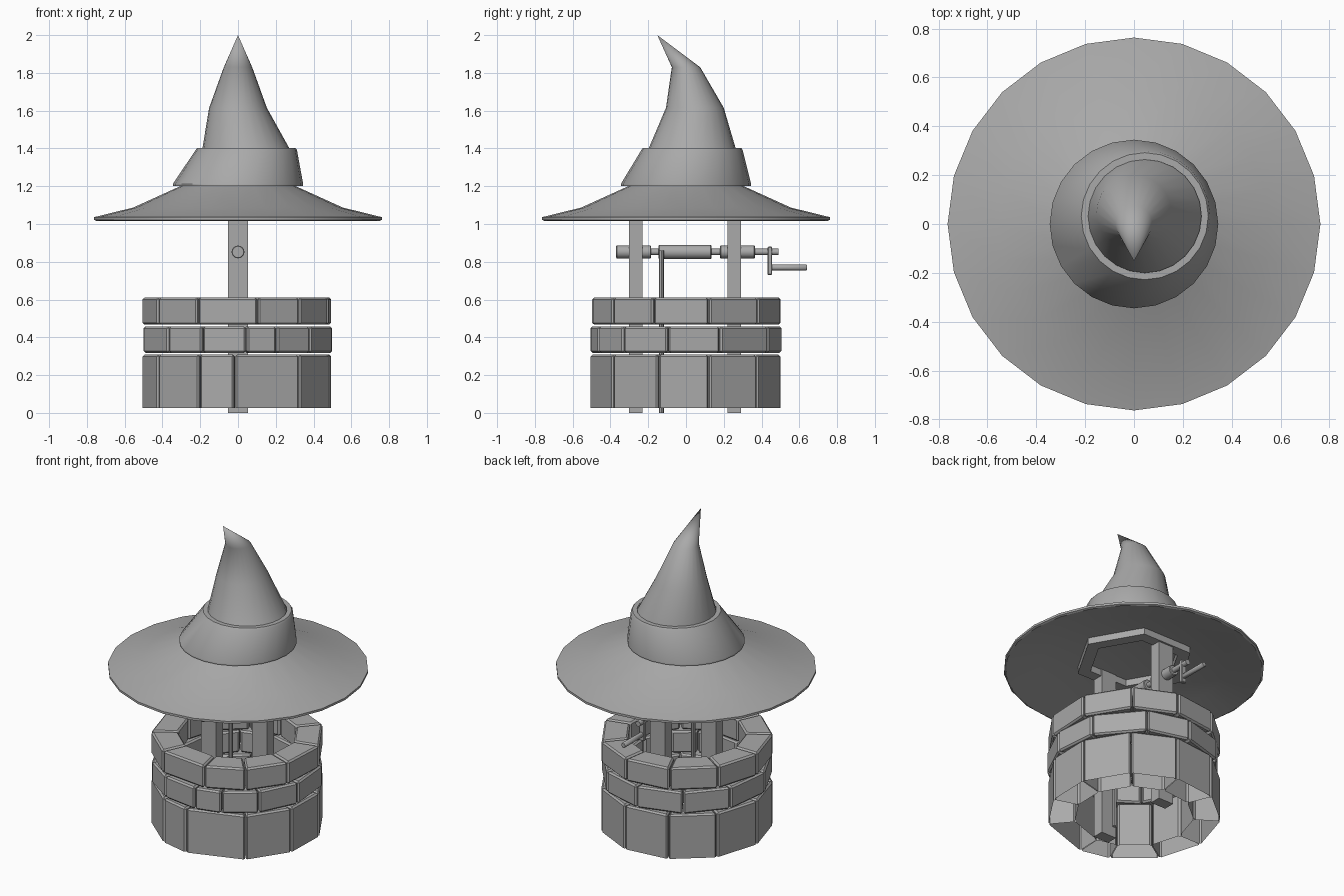
import bpy, bmesh
from math import sin, cos, pi, radians
from mathutils import Vector

if "Cube" in bpy.data.objects:
    bpy.data.objects.remove(bpy.data.objects["Cube"])

grey = bpy.data.materials.new("dark_grey")
grey.diffuse_color = (0.4, 0.4, 0.4, 1)
grey.use_nodes = True
grey.node_tree.nodes["Principled BSDF"].inputs["Base Color"].default_value = grey.diffuse_color


def make(name, bm, smooth=False):
    bmesh.ops.recalc_face_normals(bm, faces=bm.faces)
    me = bpy.data.meshes.new(name)
    bm.to_mesh(me)
    bm.free()
    me.materials.append(grey)
    ob = bpy.data.objects.new(name, me)
    bpy.context.collection.objects.link(ob)
    if smooth:
        bpy.ops.object.select_all(action='DESELECT')
        ob.select_set(True)
        bpy.context.view_layer.objects.active = ob
        bpy.ops.object.shade_smooth_by_angle(angle=radians(35))
    return ob


def bevel(ob, width):
    m = ob.modifiers.new("bevel", 'BEVEL')
    m.width, m.segments = width, 1


def loft(name, sections, n=24, closed=False, smooth=True):
    """Skin circles given as (centre x, centre y, z, radius)."""
    bm = bmesh.new()
    rings = []
    for cx, cy, z, r in sections:
        rings.append([bm.verts.new((cx + r * cos(2 * pi * i / n),
                                    cy + r * sin(2 * pi * i / n), z))
                      for i in range(n)])
    pairs = list(zip(rings, rings[1:]))
    if closed:
        pairs.append((rings[-1], rings[0]))
    for a, b in pairs:
        for i in range(n):
            j = (i + 1) % n
            bm.faces.new((a[i], a[j], b[j], b[i]))
    bmesh.ops.remove_doubles(bm, verts=bm.verts, dist=1e-5)
    return make(name, bm, smooth)


def box(name, lo, hi, bev=0.0):
    lo, hi = Vector(lo), Vector(hi)
    bm = bmesh.new()
    bmesh.ops.create_cube(bm, size=1)
    bmesh.ops.scale(bm, vec=hi - lo, verts=bm.verts)
    bmesh.ops.translate(bm, vec=(lo + hi) / 2, verts=bm.verts)
    ob = make(name, bm)
    if bev:
        bevel(ob, bev)
    return ob


def rod_y(name, y0, y1, z, r, n=16, bev=0.0):
    bm = bmesh.new()
    bmesh.ops.create_cone(bm, cap_ends=True, segments=n, radius1=r, radius2=r, depth=y1 - y0)
    for v in bm.verts:
        x, y, h = v.co
        v.co = (x, (y0 + y1) / 2 + h, z + y)
    ob = make(name, bm, True)
    if bev:
        bevel(ob, bev)
    return ob


def stone_ring(name, z0, z1, joints, outer=0.508, inner=0.35, open_bottom=False):
    """Ring of wedge stones between joint angles, in degrees from the front."""
    bm = bmesh.new()
    gap = 0.003
    for d0, d1 in zip(joints, joints[1:] + [joints[0] + 360]):
        a0, a1 = radians(d0 - 90), radians(d1 - 90)
        quad = [(outer, a0, gap / outer), (outer, a1, -gap / outer),
                (inner, a1, -gap / inner), (inner, a0, gap / inner)]
        lo, hi = [[bm.verts.new((r * cos(a + g), r * sin(a + g), z)) for r, a, g in quad]
                  for z in (z0, z1)]
        bm.faces.new(hi)
        if not open_bottom:
            bm.faces.new(lo[::-1])
        for k in range(4):
            m = (k + 1) % 4
            bm.faces.new((lo[k], lo[m], hi[m], hi[k]))
    bevel(make(name, bm), 0.01)


# stone wall, three courses of uneven stones with staggered joints
stone_ring("bottom_stones", 0.025, 0.308,
           [-24, -2, 40, 73, 104, 138, 170, 203, 236, 270, 303], open_bottom=True)
stone_ring("middle_stones", 0.318, 0.458,
           [-22, 5, 24, 49, 79, 111, 149, 180, 213, 246, 280, 313])
stone_ring("top_stones", 0.467, 0.611,
           [-25, 12, 40, 70, 104, 139, 171, 204, 237, 270, 303])

# posts and the hexagonal frame carrying the roof
for name, y in (("front_post", -0.265), ("back_post", 0.255)):
    box(name, (-0.054, y - 0.036, 0), (0.054, y + 0.036, 1.10))
loft("roof_frame", [(0, 0, 1.058, 0.35), (0, 0, 1.10, 0.35),
                    (0, 0, 1.10, 0.27), (0, 0, 1.058, 0.27)],
     n=6, closed=True, smooth=False)

# winch: axle, collars, drum, crank and rope
Z = 0.852
rod_y("axle", -0.30, 0.49, Z, 0.017, 12)
rod_y("front_collar", -0.37, -0.185, Z, 0.034, bev=0.004)
rod_y("back_collar", 0.18, 0.365, Z, 0.034, bev=0.004)
rod_y("drum", -0.145, 0.135, Z, 0.037, bev=0.004)
box("crank_arm", (-0.018, 0.432, 0.73), (0.018, 0.456, 0.88), 0.004)
rod_y("crank_handle", 0.44, 0.64, 0.77, 0.016, 12, bev=0.003)
loft("rope", [(0.04, -0.13, 0, 0), (0.04, -0.13, 0, 0.013),
              (0.04, -0.13, 0.86, 0.013), (0.04, -0.13, 0.86, 0)], n=8)

# pointed hat roof: brim with thin rim, slanted band, bent cone
loft("hat_brim", [(0, 0, 1.11, 0), (0, 0, 1.10, 0.34), (0, 0, 1.055, 0.55),
                  (0, 0, 1.017, 0.752), (0, 0, 1.022, 0.763), (0, 0, 1.036, 0.763),
                  (0, 0, 1.087, 0.555), (0, 0, 1.205, 0.295)])
loft("hat_band", [(0, 0, 1.20, 0.30), (0, 0, 1.20, 0.345), (0, 0, 1.212, 0.345),
                  (0.044, 0.032, 1.392, 0.268), (0.044, 0.032, 1.403, 0.26),
                  (0.044, 0.032, 1.403, 0.232)])
loft("hat_cone", [(0.044, 0.032, 1.39, 0.234), (0, 0.047, 1.615, 0.153),
                  (0, 0, 1.83, 0.075), (0, -0.152, 2.0, 0)])
